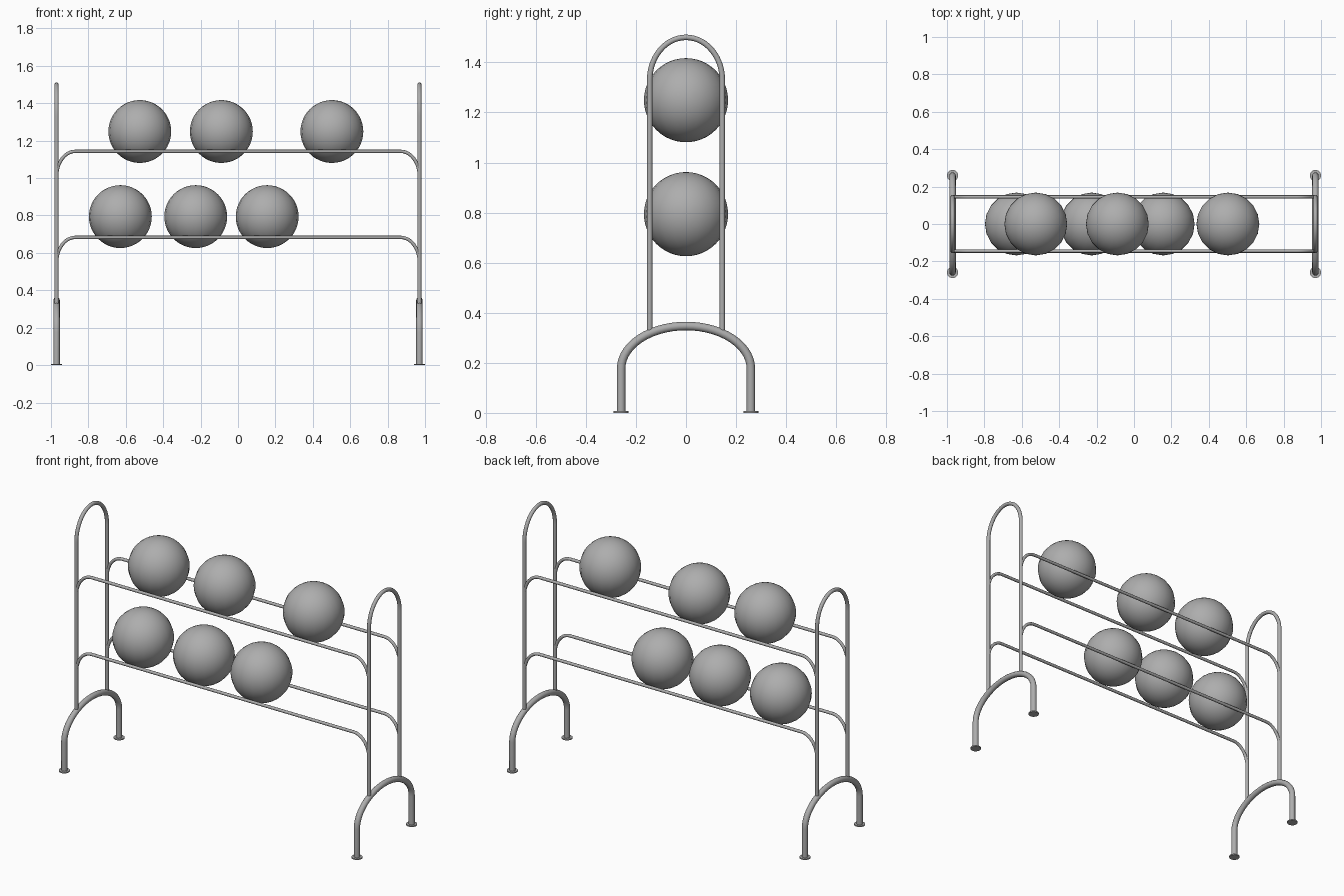
import bpy
import math

if "Cube" in bpy.data.objects:
    bpy.data.objects.remove(bpy.data.objects["Cube"])


def make_material(name, value):
    mat = bpy.data.materials.new(name)
    mat.use_nodes = True
    colour = (value, value, value, 1)
    mat.diffuse_color = colour
    mat.node_tree.nodes["Principled BSDF"].inputs["Base Color"].default_value = colour
    return mat


GREY = make_material("plain grey", 0.42)
END_X = 0.97      # end frames
POST_Y = 0.145    # posts and rails
LEG_Y = 0.259     # floor legs


def finish(obj, name):
    obj.name = name
    obj.data.materials.clear()
    obj.data.materials.append(GREY)
    bpy.ops.object.select_all(action="DESELECT")
    obj.select_set(True)
    bpy.context.view_layer.objects.active = obj
    bpy.ops.object.shade_smooth_by_angle(angle=math.radians(40))


def tube(name, points, radius):
    """Round bar swept along a path."""
    curve = bpy.data.curves.new(name, "CURVE")
    curve.dimensions = "3D"
    curve.bevel_depth = radius
    curve.bevel_resolution = 4
    curve.use_fill_caps = True
    spline = curve.splines.new("POLY")
    spline.points.add(len(points) - 1)
    for p, co in zip(spline.points, points):
        p.co = (*co, 1)
    obj = bpy.data.objects.new(name, curve)
    bpy.context.collection.objects.link(obj)
    bpy.ops.object.select_all(action="DESELECT")
    obj.select_set(True)
    bpy.context.view_layer.objects.active = obj
    bpy.ops.object.convert(target="MESH")
    finish(bpy.context.object, name)


def hoop(half, bottom, spring, rise, steps=28):
    """Upside-down U as (across, z): straight legs under a half ellipse."""
    arch = [(half * math.cos(math.pi * i / steps),
             spring + rise * math.sin(math.pi * i / steps)) for i in range(steps + 1)]
    return [(half, bottom)] + arch + [(-half, bottom)]


def rail_path(y, z, bend_x=0.1, bend_z=0.135, steps=10):
    """Straight rail whose ends curve down into the posts."""
    end = []
    for i in range(steps + 1):
        a = math.pi / 2 * i / steps
        end.append((END_X - bend_x + bend_x * math.cos(a), z - bend_z + bend_z * math.sin(a)))
    return [(x, y, h) for x, h in end] + [(-x, y, h) for x, h in reversed(end)]


# End frames: tall hoop, floor arch and flanged feet
for side, x in (("left", END_X), ("right", -END_X)):
    tube(f"{side}_post_hoop", [(x, y, z) for y, z in hoop(POST_Y, 0.315, 1.33, 0.17)], 0.011)
    tube(f"{side}_floor_arch", [(x, y, z) for y, z in hoop(LEG_Y, 0.002, 0.177, 0.17)], 0.017)
    for end, y in (("front", -LEG_Y), ("back", LEG_Y)):
        bpy.ops.mesh.primitive_cylinder_add(vertices=24, radius=0.03, depth=0.007,
                                            location=(x, y, 0.0035))
        finish(bpy.context.object, f"{side}_{end}_foot")

# Shelf rails and the balls resting on them
shelves = (("upper", 1.143, 1.249, (-0.525, -0.089, 0.502)),
           ("lower", 0.683, 0.794, (-0.629, -0.226, 0.156)))
for level, rail_z, ball_z, ball_xs in shelves:
    for end, y in (("front", -POST_Y), ("back", POST_Y)):
        tube(f"{level}_{end}_rail", rail_path(y, rail_z), 0.009)
    for n, x in enumerate(ball_xs, 1):
        bpy.ops.mesh.primitive_uv_sphere_add(segments=20, ring_count=24, radius=0.168,
                                             location=(x, 0, ball_z))
        finish(bpy.context.object, f"{level}_ball_{n}")
